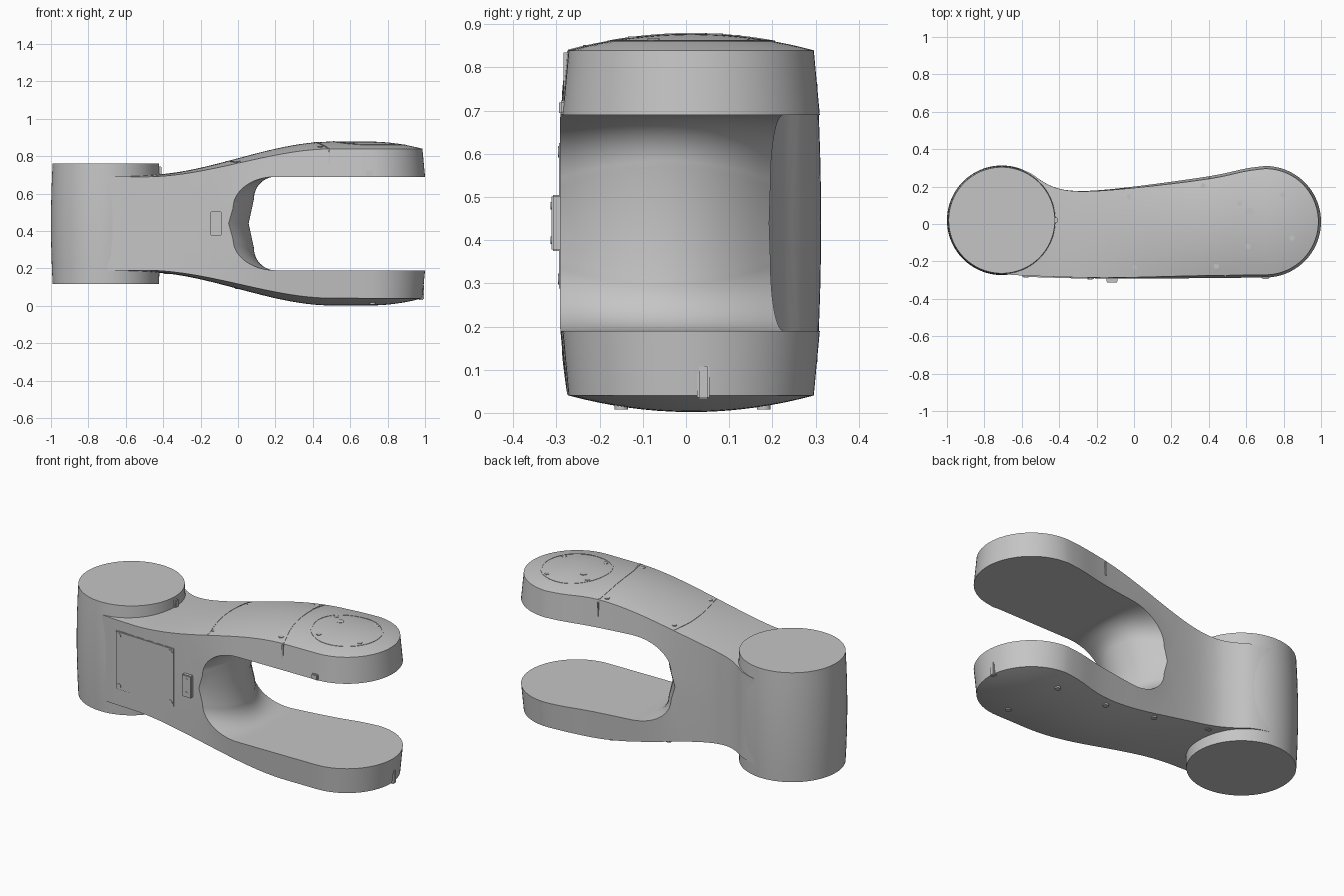
import bpy, bmesh, math
from mathutils import Vector, Matrix

cube = bpy.data.objects.get("Cube")
if cube:
    bpy.data.objects.remove(cube, do_unlink=True)

MID = 0.44                       # height of the horizontal symmetry plane
END = Vector((0.702, 0.012))     # fork joint axis
HUB = Vector((-0.707, 0.02))     # hub axis
RADIUS = 0.298                   # fork end radius
DRAFT = 0.014                    # inward lean of the fork sides

grey = bpy.data.materials.new("cast_grey")
grey.use_nodes = True
grey.diffuse_color = (0.56, 0.56, 0.56, 1)
grey.node_tree.nodes["Principled BSDF"].inputs["Base Color"].default_value = (0.56, 0.56, 0.56, 1)


def finish(name, bm):
    bmesh.ops.recalc_face_normals(bm, faces=bm.faces)
    mesh = bpy.data.meshes.new(name)
    bm.to_mesh(mesh)
    bm.free()
    mesh.materials.append(grey)
    ob = bpy.data.objects.new(name, mesh)
    bpy.context.collection.objects.link(ob)
    bpy.ops.object.select_all(action='DESELECT')
    ob.select_set(True)
    bpy.context.view_layer.objects.active = ob
    bpy.ops.object.shade_smooth_by_angle(angle=math.radians(30))
    return ob


def skin(rings, closed=False):
    """Skin equal-length closed rings; cap both ends unless closed."""
    bm = bmesh.new()
    rows = [[bm.verts.new(p) for p in r] for r in rings]
    n = len(rows[0])
    pairs = list(zip(rows, rows[1:])) + ([(rows[-1], rows[0])] if closed else [])
    for a, b in pairs:
        for i in range(n):
            j = (i + 1) % n
            bm.faces.new((a[i], a[j], b[j], b[i]))
    if not closed:
        bm.faces.new(rows[0])
        bm.faces.new(rows[-1])
    return bm


def box(name, centre, size, bevel=0.004, turn=0.0):
    bm = bmesh.new()
    bmesh.ops.create_cube(bm, size=1, matrix=Matrix.Diagonal((*size, 1)))
    if bevel:
        bmesh.ops.bevel(bm, geom=bm.edges[:], offset=bevel, segments=2, affect='EDGES')
    bm.transform(Matrix.Translation(centre) @ Matrix.Rotation(turn, 4, 'Z'))
    finish(name, bm)


def disc(name, centre, radius, depth, axis='Z'):
    bm = bmesh.new()
    bmesh.ops.create_cone(bm, cap_ends=True, segments=20, radius1=radius, radius2=radius, depth=depth)
    if axis == 'Y':
        bm.transform(Matrix.Rotation(math.pi / 2, 4, 'X'))
    bm.transform(Matrix.Translation(centre))
    finish(name, bm)


def spline(pts, steps=6):
    """Catmull-Rom curve through 2D points."""
    pts = [Vector(p) for p in pts]
    ext = [2 * pts[0] - pts[1]] + pts + [2 * pts[-1] - pts[-2]]
    out = []
    for a, b, c, d in zip(ext, ext[1:], ext[2:], ext[3:]):
        for k in range(steps):
            t = k / steps
            out.append(b + (c - a) * t / 2 + (2 * a - 5 * b + 4 * c - d) * t * t / 2
                       + (3 * b - a - 3 * c + d) * t ** 3 / 2)
    return out + [pts[-1]]


def lerp(a, b, t):
    return a + (b - a) * t


def height_at(curve, x):
    for a, b in zip(curve, curve[1:]):
        if x <= b.x:
            return lerp(a.y, b.y, (x - a.x) / (b.x - a.x))
    return curve[-1].y


def rise(x):
    t = min(max(x + 0.5, 0), 1)
    return t * t * (3 - 2 * t)


def top(x, y):
    """Crowned upper surface, mirrored for the underside."""
    s = rise(x)
    droop = 0.04 * (max(x - END.x, 0) / 0.29) ** 2
    return 0.70 + 0.178 * s - droop - (0.01 + 0.03 * s) * ((y - END.y) / 0.29) ** 2


# Plan outline of the arm: front and back curves plus the round fork end
front = spline([(-0.71, -0.267), (-0.6, -0.275), (-0.35, -0.285), (-0.1, -0.292), (0.3, -0.29), (0.702, -0.286)])
back = spline([(-0.72, 0.303), (-0.65, 0.303), (-0.56, 0.275), (-0.48, 0.222), (-0.39, 0.186),
               (-0.25, 0.177), (0, 0.2), (0.4, 0.255), (0.6, 0.297), (0.702, 0.31)])


def edges(x, d):
    if x > END.x:
        h = math.sqrt(max((RADIUS - d) ** 2 - (x - END.x) ** 2, 0))
        return END.y - h, END.y + h
    return height_at(front, x) + d, height_at(back, x) - d


# Stations from the hub to the fork tip; each gives an outer x and an inner point
NECK, BEND, STRAIGHT, ROUND = 28, 14, 12, 18


def station(i, y):
    wall = 0.085 - 1.9 * (y + 0.05) ** 2          # bulged inner wall of the opening
    if i < NECK:
        t = i / NECK
        return lerp(-0.7, -0.12, t), lerp(-0.7, wall, t), MID
    i -= NECK
    if i < BEND:
        a = math.pi / 2 * (1 - i / BEND)
        rz = 0.12 + 0.4 * (0.085 - wall)
        return lerp(-0.12, 0.2, i / BEND), 0.2 - (0.2 - wall) * math.sin(a), MID + 0.25 + rz * (math.cos(a) - 1)
    i -= BEND
    if i < STRAIGHT:
        x = lerp(0.2, END.x, i / STRAIGHT)
        return x, x, MID + 0.25
    c = math.sin(math.pi / 2 * (i - STRAIGHT) / ROUND)
    return END.x + (RADIUS - DRAFT) * c, END.x + RADIUS * c, MID + 0.25


ACROSS, LAYERS = 16, 5
rings = []
for i in range(NECK + BEND + STRAIGHT + ROUND + 1):
    upper, lower = [], []
    for j in range(ACROSS + 1):
        v = j / ACROSS
        xo, xi, zi = station(i, lerp(*edges(0.05, 0), v))
        y = lerp(*edges(xo, DRAFT * rise(xo)), v)
        upper.append((xo, y, top(xo, y)))
        lower.append((xi, lerp(*edges(xi, 0), v), zi))
    sides = []
    for end, which in ((-1, 1), (0, 0)):
        o, n = upper[end], lower[end]
        wall = []
        for k in range(1, LAYERS):
            w = k / LAYERS
            x = lerp(o[0], n[0], w)
            wall.append((x, edges(x, DRAFT * rise(o[0]) * (1 - w))[which], lerp(o[2], n[2], w)))
        sides.append(wall)
    rings.append(upper + sides[0] + lower[::-1] + sides[1][::-1])

# Upper half, opened at the middle plane and mirrored below
bm = skin(rings)
inner = [f for f in bm.faces if all(abs(v.co.z - MID) < 1e-5 for v in f.verts)]
bmesh.ops.delete(bm, geom=inner, context='FACES')
copy = bmesh.ops.duplicate(bm, geom=bm.verts[:] + bm.edges[:] + bm.faces[:])["geom"]
for v in copy:
    if isinstance(v, bmesh.types.BMVert):
        v.co.z = 2 * MID - v.co.z
bmesh.ops.remove_doubles(bm, verts=bm.verts, dist=1e-5)
finish("fork_arm", bm)

# Hub: slightly barrelled cylinder
rings = []
for k in range(9):
    u = k / 4 - 1
    r = 0.293 - 0.009 * u * u
    rings.append([(HUB.x + r * math.cos(a), HUB.y + r * math.sin(a), 0.44 + 0.322 * u)
                  for a in (math.tau * m / 72 for m in range(72))])
finish("hub", skin(rings))


def seam(name, path, closed=False, width=0.008, proud=0.002):
    """Thin strip that follows the upper surface."""
    rings = []
    n = len(path)
    for i, p in enumerate(path):
        a = path[i - 1] if i or closed else p
        b = path[(i + 1) % n] if i < n - 1 or closed else p
        t = (b - a).normalized() * width / 2
        l, r = p + Vector((-t.y, t.x)), p - Vector((-t.y, t.x))
        zl, zr = top(l.x, l.y), top(r.x, r.y)
        rings.append([(l.x, l.y, zl - 0.005), (r.x, r.y, zr - 0.005),
                      (r.x, r.y, zr + proud), (l.x, l.y, zl + proud)])
    finish(name, skin(rings, closed))


# Cover seams and round cap rim
seam("rear_cover_seam", spline([(-0.05, 0.18), (-0.065, 0.05), (-0.05, -0.1), (-0.002, -0.278)]))
seam("front_cover_seam", spline([(0.4, 0.235), (0.405, 0.1), (0.43, -0.1), (0.485, -0.272)]))
seam("cap_rim", [END + 0.19 * Vector((math.cos(a), math.sin(a)))
                 for a in (math.tau * k / 48 for k in range(48))], closed=True)
for x, y in ((0.487, -0.274), (0.4, 0.243)):
    box("side_seam", (x, y, 0.795), (0.008, 0.02, 0.08), 0)

# Screws on the covers and the underside
for x, y in ((0.565, 0.11), (0.795, 0.155), (0.845, -0.075), (0.61, -0.12),
             (-0.025, 0.145), (0.005, -0.23), (0.37, 0.205), (0.44, -0.225)):
    disc("cover_screw", (x, y, top(x, y) - 0.004), 0.014, 0.012)
disc("cap_plug", (0.62, 0.065, top(0.62, 0.065) - 0.004), 0.021, 0.012)
for x, y in ((0.72, -0.15), (0.666, 0.18), (0.35, 0.19), (0, 0.16)):
    disc("underside_pad", (x, y, 2 * MID - top(x, y)), 0.016, 0.014)

# Front access plate with corner screws
box("access_plate", (-0.405, -0.277, 0.457), (0.39, 0.022, 0.345), 0.004, -0.03)
for x in (-0.577, -0.235):
    for z in (0.31, 0.605):
        disc("plate_screw", (x, -0.283 - 0.03 * (x + 0.405), z), 0.013, 0.016, 'Y')

# Small connector block
box("connector_block", (-0.118, -0.295, 0.44), (0.06, 0.034, 0.13))
for z in (0.4, 0.48):
    disc("connector_screw", (-0.118, -0.311, z), 0.009, 0.006, 'Y')

# Small tabs
box("end_tab", (0.979, 0.04, 0.072), (0.03, 0.028, 0.08))
box("side_tab", (0.702, -0.279, 0.707), (0.04, 0.03, 0.032))
box("hub_tab", (-0.42, 0.02, 0.715), (0.022, 0.03, 0.06))
box("underside_tab", (-0.38, 0.14, 0.195), (0.04, 0.025, 0.05))
